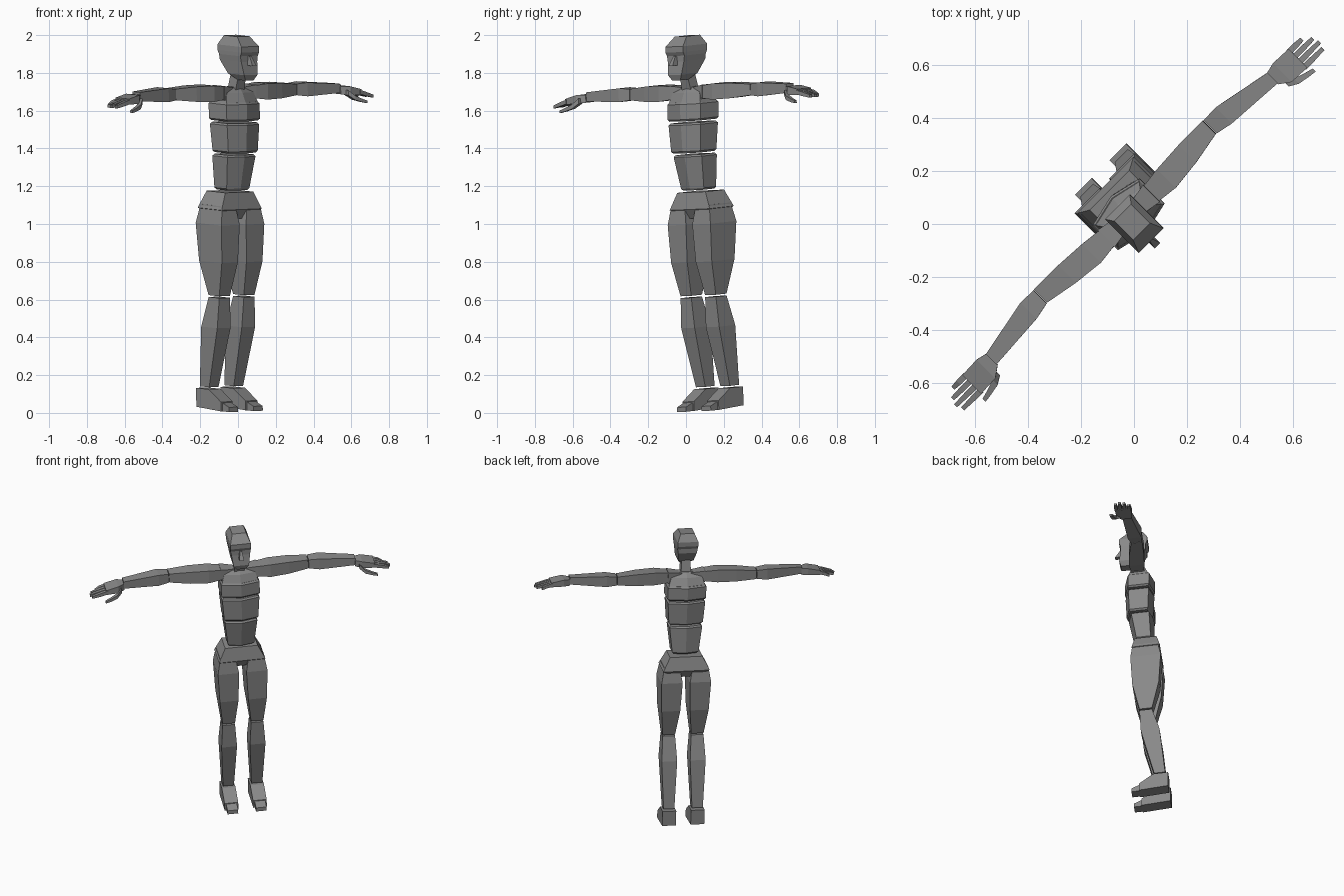
import bpy
import bmesh
import math
from mathutils import Matrix, Vector

default = bpy.data.objects.get("Cube")
if default:
    bpy.data.objects.remove(default)

grey = bpy.data.materials.new("plain grey")
grey.use_nodes = True
grey.diffuse_color = (.25, .25, .25, 1)
for node in grey.node_tree.nodes:
    if node.type == "BSDF_PRINCIPLED":
        node.inputs["Base Color"].default_value = grey.diffuse_color

YAW = Matrix.Rotation(math.radians(45), 3, "Z")
SQUARE = [(-1, -1), (1, -1), (1, 1), (-1, 1)]
# Torso outline: a square with a ridge down the front and the back
RIDGED = [(0, -1), (1, -.7), (1, .7), (0, 1), (-1, .7), (-1, -.7)]


def pose(side, forward, up):
    """Lean the figure slightly, then turn it to its diagonal stance."""
    side += .06 - .03 * up
    up += .03 * side - .08 * (forward + .05)
    return YAW @ Vector((side, -forward, up))


def skin(name, rings):
    """Join matching rings of points into one closed, flat-shaded solid."""
    bm = bmesh.new()
    loops = [[bm.verts.new(pose(*point)) for point in ring] for ring in rings]
    for low, high in zip(loops, loops[1:]):
        for i in range(len(low)):
            bm.faces.new((low[i - 1], low[i], high[i], high[i - 1]))
    bm.faces.new(loops[0])
    bm.faces.new(loops[-1])
    bmesh.ops.recalc_face_normals(bm, faces=bm.faces)
    mesh = bpy.data.meshes.new(name)
    bm.to_mesh(mesh)
    bm.free()
    mesh.materials.append(grey)
    bpy.context.collection.objects.link(bpy.data.objects.new(name, mesh))


def level(up, width, depth, centre=0, side=0, outline=SQUARE):
    """Horizontal ring, given by its half width and half depth."""
    return [(side + a * width, centre + b * depth, up) for a, b in outline]


def across(out, depth, centre=0, up=1.7, flatness=.85):
    """Upright ring of an arm, a given distance out from the body."""
    return [(out, centre + a * depth, up + b * depth * flatness) for a, b in SQUARE]


def torso_block(name, bottom, top, narrow, wide, low_centre, high_centre):
    """Ridged block with a small bevelled rim at both ends."""
    rim = .01
    rings = []
    for up, width, centre in ((bottom, narrow - rim, low_centre),
                              (bottom + rim, narrow, low_centre),
                              (top - rim, wide, high_centre),
                              (top, wide - rim, high_centre)):
        rings.append(level(up, width, width * .77, centre, outline=RIDGED))
    skin(name, rings)


# Head, face and neck
skin("head", [
    level(up=1.77, width=.03, depth=.03, centre=.05),
    level(up=1.8, width=.05, depth=.06, centre=.03),
    level(up=1.87, width=.06, depth=.08),
    level(up=1.9, width=.065, depth=.08),
    level(up=1.92, width=.066, depth=.09),
    level(up=1.95, width=.066, depth=.09),
    level(up=2, width=.045, depth=.05, centre=-.01),
])
skin("nose", [
    level(up=1.85, width=.015, depth=.03, centre=.09),
    level(up=1.9, width=.007, depth=.02, centre=.07),
])
skin("neck", [
    level(up=1.69, width=.035, depth=.03, centre=-.03),
    level(up=1.81, width=.027, depth=.03),
])

# Torso
torso_block("chest", bottom=1.55, top=1.65, narrow=.124, wide=.124,
            low_centre=-.04, high_centre=-.04)
torso_block("ribs", bottom=1.38, top=1.54, narrow=.11, wide=.12,
            low_centre=-.04, high_centre=-.04)
torso_block("abdomen", bottom=1.18, top=1.37, narrow=.085, wide=.105,
            low_centre=-.07, high_centre=-.05)
skin("upper_chest", [
    level(up=1.64, width=.12, depth=.09, centre=-.04, outline=RIDGED),
    level(up=1.7, width=.1, depth=.06, centre=-.035, outline=RIDGED),
    level(up=1.73, width=.04, depth=.03, centre=-.03, outline=RIDGED),
])
skin("pelvis", [
    level(up=1.03, width=.05, depth=.06, centre=-.09),
    level(up=1.08, width=.15, depth=.09, centre=-.09),
    level(up=1.17, width=.105, depth=.07, centre=-.085),
])

for label, sign in (("left_", 1), ("right_", -1)):
    # Legs
    hip = sign * .092
    skin(label + "thigh", [
        level(up=.62, width=.04, depth=.04, centre=-.09, side=hip),
        level(up=.8, width=.06, depth=.085, centre=-.09, side=hip),
        level(up=1, width=.068, depth=.097, centre=-.09, side=hip),
        level(up=1.1, width=.05, depth=.08, centre=-.085, side=hip),
    ])
    skin(label + "shin", [
        level(up=.13, width=.035, depth=.035, centre=-.18, side=hip),
        level(up=.45, width=.05, depth=.06, centre=-.12, side=hip),
        level(up=.61, width=.04, depth=.04, centre=-.09, side=hip),
    ])

    # Feet: side profiles swept across their width
    heel, arch, ball, tip = -.235, -.14, -.05, 0
    foot = [(heel, .02), (heel, .12), (arch, .12), (ball, .06), (ball, .01)]
    toes = [(ball, .01), (ball, .055), (tip, .035), (tip, .01)]
    for part, profile, half in (("foot", foot, .044), ("toes", toes, .034)):
        skin(label + part, [
            [(hip + edge * half, forward, up) for forward, up in profile]
            for edge in (-1, 1)])

    # Arms and palm, from the body outwards
    arm = {
        "shoulder": [
            across(out=.03, depth=.03, centre=-.035),
            across(out=.12, depth=.045, centre=-.035)],
        "upper_arm": [
            across(out=.115, depth=.04, centre=-.035),
            across(out=.2, depth=.05, centre=-.035),
            across(out=.32, depth=.047, centre=-.045),
            across(out=.45, depth=.035, centre=-.057)],
        "forearm": [
            across(out=.453, depth=.035, centre=-.056),
            across(out=.52, depth=.043, centre=-.05),
            across(out=.75, depth=.028, centre=-.02)],
        "palm": [
            across(out=.748, depth=.03, centre=-.018, up=1.69, flatness=.7),
            across(out=.79, depth=.05, centre=-.008, up=1.69, flatness=.45),
            across(out=.87, depth=.05, centre=-.005, up=1.68, flatness=.3)],
    }

    # Fingers, the middle ones reaching furthest
    for finger in range(4):
        row = .027 * finger - .045
        reach = .97 - .01 * (finger - 2) ** 2
        arm["finger_" + str(finger + 1)] = [
            across(out=.86, depth=.011, centre=row, up=1.68, flatness=1),
            across(out=.9, depth=.011, centre=row, up=1.67, flatness=1),
            across(out=reach, depth=.008, centre=row, up=1.655, flatness=1)]

    # Thumb, curving forwards and down as it tapers
    arm["thumb"] = [
        across(out=.77 + .11 * t, depth=.016 - .008 * t,
               centre=.03 + .04 * math.sqrt(t), up=1.68 - .05 * math.sqrt(t))
        for t in (0, .3, .7, 1)]

    for part, rings in arm.items():
        skin(label + part, [[(sign * out, forward, up) for out, forward, up in ring]
                            for ring in rings])
